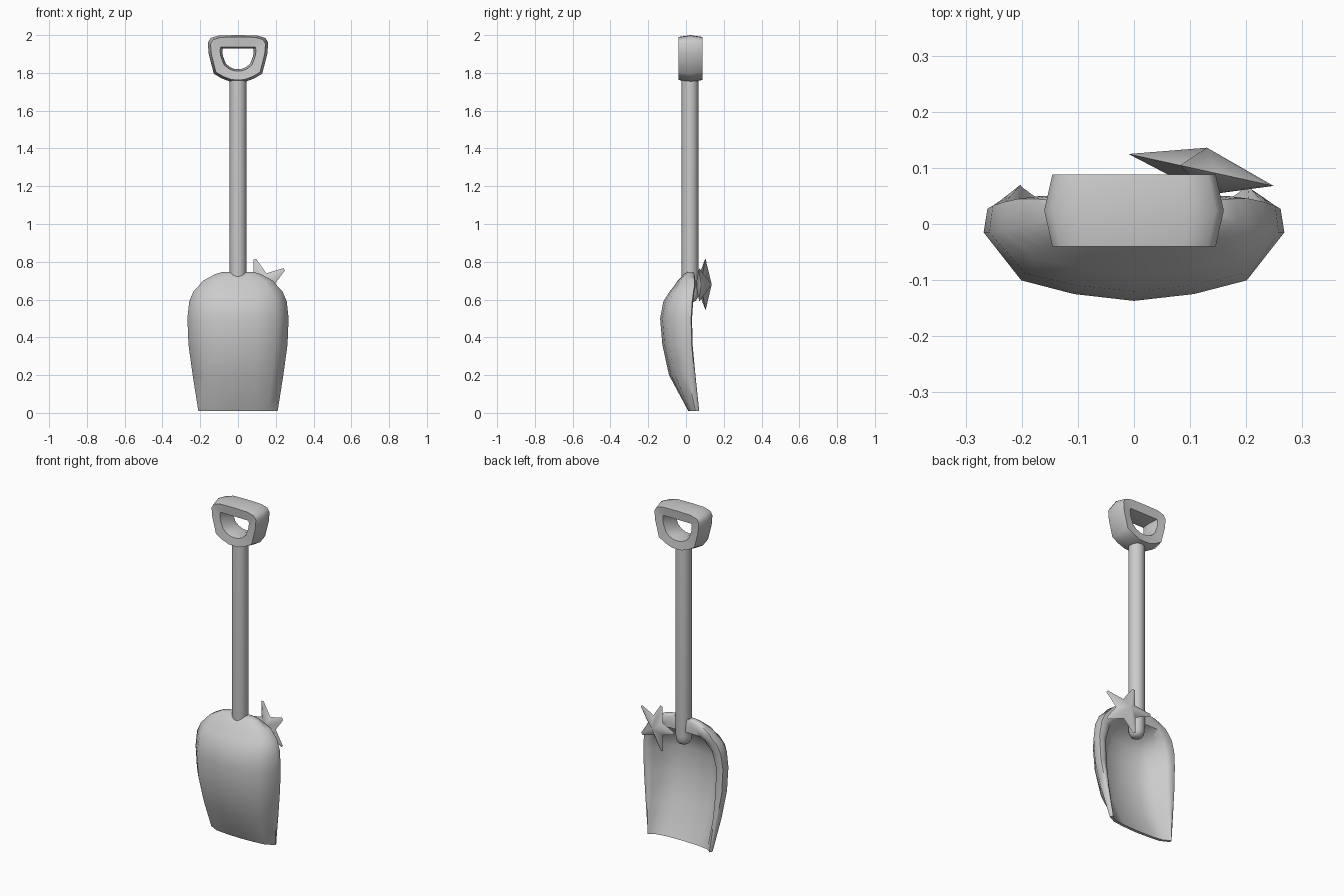
import bpy, bmesh, math
from mathutils import Vector

cube = bpy.data.objects.get("Cube")
if cube:
    bpy.data.objects.remove(cube, do_unlink=True)

grey = bpy.data.materials.new("plain grey")
grey.use_nodes = True
grey.diffuse_color = (0.6, 0.6, 0.6, 1)
grey.node_tree.nodes["Principled BSDF"].inputs["Base Color"].default_value = (0.6, 0.6, 0.6, 1)


def finish(name, bm, angle):
    """Turn a bmesh into a named, shaded object."""
    bmesh.ops.recalc_face_normals(bm, faces=bm.faces)
    mesh = bpy.data.meshes.new(name)
    bm.to_mesh(mesh)
    bm.free()
    mesh.materials.append(grey)
    obj = bpy.data.objects.new(name, mesh)
    bpy.context.collection.objects.link(obj)
    bpy.ops.object.select_all(action='DESELECT')
    obj.select_set(True)
    bpy.context.view_layer.objects.active = obj
    bpy.ops.object.shade_smooth_by_angle(angle=math.radians(angle))
    return obj


def loft(name, loops, angle, ring=False):
    """Skin closed loops; cap the ends, or join last to first."""
    bm = bmesh.new()
    rows = [[bm.verts.new(p) for p in loop] for loop in loops]
    pairs = list(zip(rows, rows[1:]))
    if ring:
        pairs.append((rows[-1], rows[0]))
    for a, b in pairs:
        n = len(a)
        for i in range(n):
            j = (i + 1) % n
            bm.faces.new((a[i], a[j], b[j], b[i]))
    if not ring:
        caps = [bm.faces.new(rows[0]), bm.faces.new(rows[-1])]
        bmesh.ops.triangulate(bm, faces=caps)
    return finish(name, bm, angle)


def mirrored(half):
    """Close a half outline whose first and last points lie on x = 0."""
    return half + [(-p[0], *p[1:]) for p in half[-2:0:-1]]


# Scoop blade: height, half width, front y, side y, rim y, inner half width, inner y
sections = [
    (0.01, 0.21, 0.012, 0.05, 0.07, 0.20, 0.03),
    (0.20, 0.24, -0.09, 0.01, 0.05, 0.205, -0.06),
    (0.36, 0.262, -0.125, -0.01, 0.035, 0.21, -0.095),
    (0.50, 0.268, -0.137, -0.015, 0.032, 0.21, -0.10),
    (0.59, 0.258, -0.12, -0.015, 0.038, 0.19, -0.08),
    (0.645, 0.235, -0.085, -0.01, 0.045, 0.15, -0.02),
    (0.67, 0.21, -0.065, -0.005, 0.05, 0.13, 0.05),
    (0.70, 0.185, -0.045, 0.0, 0.05, 0.10, 0.05),
    (0.735, 0.12, -0.01, 0.012, 0.045, 0.06, 0.045),
    (0.745, 0.085, 0.005, 0.015, 0.04, 0.04, 0.04),
]


def blade_loop(z, w, front, side, rim, inner_w, inner):
    half = [
        (0, front, z),
        (0.4 * w, front + 0.1 * (side - front), z),
        (0.75 * w, front + 0.3 * (side - front), z),
        (w, side, z),
        (0.975 * w, rim - 0.005, z),
        (0.5 * (0.975 * w + inner_w), rim, z),
        (inner_w, rim - 0.1 * (rim - inner), z),
        (0.85 * inner_w, rim - 0.65 * (rim - inner), z),
        (0.5 * inner_w, inner + 0.08 * (rim - inner), z),
        (0, inner, z),
    ]
    return mirrored(half)


loft("scoop_blade", [blade_loop(*s) for s in sections], 60)

# Shaft with a rounded lower end
shaft_profile = [(0.012, 0.585), (0.03, 0.592), (0.041, 0.61), (0.044, 0.64), (0.044, 1.77)]
sides = 16
loft("shaft", [[(r * math.cos(math.tau * i / sides), 0.021 + r * math.sin(math.tau * i / sides), z)
                for i in range(sides)] for r, z in shaft_profile], 60)

# D-shaped grip: matching outer and hole outlines
outer = mirrored([(0, 2.0), (0.1, 1.998), (0.145, 1.985), (0.16, 1.96), (0.155, 1.9),
                  (0.128, 1.795), (0.085, 1.77), (0.037, 1.752), (0, 1.75)])
hole = mirrored([(0, 1.93), (0.05, 1.93), (0.08, 1.93), (0.083, 1.915), (0.08, 1.89),
                 (0.065, 1.85), (0.045, 1.832), (0.022, 1.822), (0, 1.82)])


def grip_loop(outline, scale, y):
    return [(x * scale, y, 1.89 + (z - 1.89) * scale) for x, z in outline]


loft("grip", [
    grip_loop(outer, 0.91, -0.04),
    grip_loop(outer, 1.0, 0.024),
    grip_loop(outer, 0.91, 0.088),
    grip_loop(hole, 1.15, 0.082),
    grip_loop(hole, 1.0, 0.024),
    grip_loop(hole, 1.15, -0.034),
], 60, ring=True)

# Starfish behind the rim: blunt-tipped star with raised hubs, tilted sideways
bm = bmesh.new()
centre = Vector((0.13, 0.094, 0.68))


def star_point(radius, degrees, lift=0):
    a = math.radians(degrees)
    x = radius * math.cos(a)
    return bm.verts.new(centre + Vector((x, -0.22 * x + lift, radius * math.sin(a))))


hubs = [star_point(0, 0, 0.042), star_point(0, 0, -0.042)]
rim = []
for arm in range(5):
    tip = 107 + 72 * arm
    rim += [star_point(0.14, tip - 3), star_point(0.14, tip + 3), star_point(0.062, tip + 36)]
for i, v in enumerate(rim):
    for hub in hubs:
        bm.faces.new((v, rim[(i + 1) % len(rim)], hub))
finish("starfish", bm, 50)
